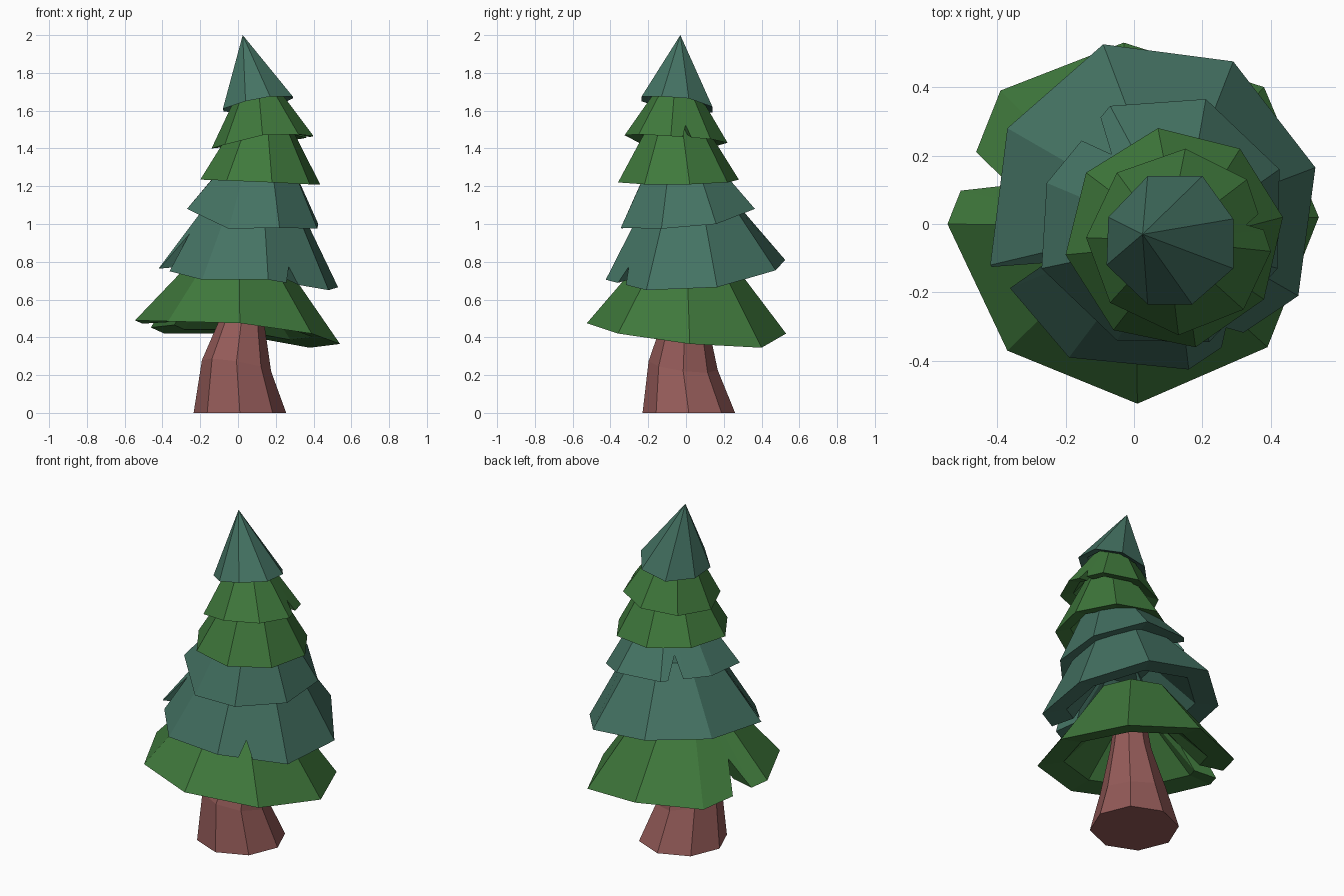
import bpy, bmesh, math
from mathutils import Vector


def material(name, color):
    m = bpy.data.materials.new(name)
    m.diffuse_color = (*color, 1)
    return m


GREEN = material("green_needles", (0.05, 0.19, 0.045))
TEAL = material("teal_needles", (0.058, 0.17, 0.125))
BARK = material("bark", (0.30, 0.105, 0.10))


def loft(name, rings, mat):
    """Join equal-length rings with quads and close both ends."""
    bm = bmesh.new()
    vs = [[bm.verts.new(p) for p in ring] for ring in rings]
    n = len(rings[0])
    for a, b in zip(vs, vs[1:]):
        for i in range(n):
            j = (i + 1) % n
            bm.faces.new((a[i], a[j], b[j], b[i]))
    bm.faces.new(vs[0])
    bm.faces.new(vs[-1])
    bmesh.ops.remove_doubles(bm, verts=bm.verts, dist=0.0005)
    bmesh.ops.recalc_face_normals(bm, faces=bm.faces)
    me = bpy.data.meshes.new(name)
    bm.to_mesh(me)
    bm.free()
    me.materials.append(mat)
    ob = bpy.data.objects.new(name, me)
    bpy.context.collection.objects.link(ob)
    return ob


def tier(name, mat, rim, top, top_r, notches={}):
    """Hollow skirt: rim corners, top centre and radius; notches = {edge: (t0, t1, depth)}."""
    rim = [Vector(p) for p in rim]
    top = Vector(top)
    mid = sum(rim, Vector()) / len(rim)
    upper = []
    for p in rim:
        d = p - mid
        d.z = 0
        upper.append(top + d.normalized() * top_r)
    low, high = [], []
    for i in range(len(rim)):
        j = (i + 1) % len(rim)
        low.append(rim[i])
        high.append(upper[i])
        if i in notches:
            t0, t1, depth = notches[i]
            for t, k in ((t0, 0), ((t0 + t1) / 2, depth), (t1, 0)):
                h = upper[i].lerp(upper[j], t)
                low.append(rim[i].lerp(rim[j], t).lerp(h, k))
                high.append(h)
    # underside lip, then the cavity going up inside
    lip = [p.lerp(mid, 0.27) + Vector((0, 0, 0.02)) for p in low]
    roof = mid.lerp(top, 0.6)
    cavity = [roof + (p - mid) * 0.4 for p in lip]
    loft(name, [high, low, lip, cavity], mat)


# Trunk: bent, tapering octagon
def ring(cx, cy, cz, r, slope_x=0, slope_y=0):
    out = []
    for i in range(8):
        x, y = r * math.cos(i * math.pi / 4), r * math.sin(i * math.pi / 4)
        out.append((cx + x, cy + y, cz + slope_x * x + slope_y * y))
    return out


loft("trunk", [ring(0.01, 0.015, 0, 0.245),
               ring(-0.008, -0.015, 0.25, 0.183, -0.16, -0.13),
               ring(0.02, -0.005, 0.5, 0.115),
               ring(0.03, 0.0, 0.72, 0.08)], BARK)

# Foliage tiers, bottom to top
tier("bottom_tier", GREEN,
     [(0.54, 0.02, 0.365), (0.38, 0.40, 0.345), (-0.03, 0.53, 0.42), (-0.39, 0.39, 0.42),
      (-0.545, 0, 0.49), (-0.37, -0.37, 0.485), (0.01, -0.525, 0.475), (0.39, -0.36, 0.42)],
     (0, 0, 0.83), 0.22, {3: (0.46, 0.75, 0.42)})

tier("second_tier", TEAL,
     [(0.53, 0.165, 0.665), (0.29, 0.475, 0.755), (-0.09, 0.525, 0.81), (-0.37, 0.28, 0.80),
      (-0.42, -0.12, 0.765), (-0.19, -0.39, 0.705), (0.16, -0.425, 0.705), (0.48, -0.21, 0.65)],
     (0.08, 0.02, 1.14), 0.23, {4: (0.02, 0.25, 0.5), 6: (0.3, 0.5, 0.2)})

tier("third_tier", TEAL,
     [(0.425, 0.16, 1.0), (0.21, 0.365, 1.08), (-0.07, 0.345, 1.09), (-0.255, 0.12, 1.09),
      (-0.27, -0.13, 1.08), (-0.05, -0.34, 0.975), (0.22, -0.345, 0.98), (0.42, -0.13, 0.975)],
     (0.11, -0.02, 1.33), 0.18, {2: (0.15, 0.45, 0.45)})

tier("fourth_tier", GREEN,
     [(0.435, 0.02, 1.21), (0.31, 0.22, 1.22), (0.07, 0.28, 1.235), (-0.14, 0.15, 1.24),
      (-0.20, -0.09, 1.235), (-0.06, -0.31, 1.23), (0.18, -0.36, 1.22), (0.38, -0.22, 1.21)],
     (0.13, -0.05, 1.55), 0.135)

tier("fifth_tier", GREEN,
     [(0.40, -0.08, 1.465), (0.33, 0.13, 1.45), (0.15, 0.22, 1.43), (-0.05, 0.15, 1.41),
      (-0.14, -0.04, 1.40), (-0.07, -0.23, 1.42), (0.13, -0.325, 1.47), (0.32, -0.25, 1.475)],
     (0.11, -0.05, 1.72), 0.10, {0: (0.3, 0.52, 0.25)})

tier("tree_top", TEAL,
     [(0.29, 0.015, 1.665), (0.20, 0.14, 1.62), (0.04, 0.14, 1.59), (-0.075, 0.02, 1.595),
      (-0.08, -0.12, 1.61), (0.04, -0.235, 1.65), (0.17, -0.235, 1.675), (0.29, -0.13, 1.675)],
     (0.025, -0.03, 2.0), 0.0)
